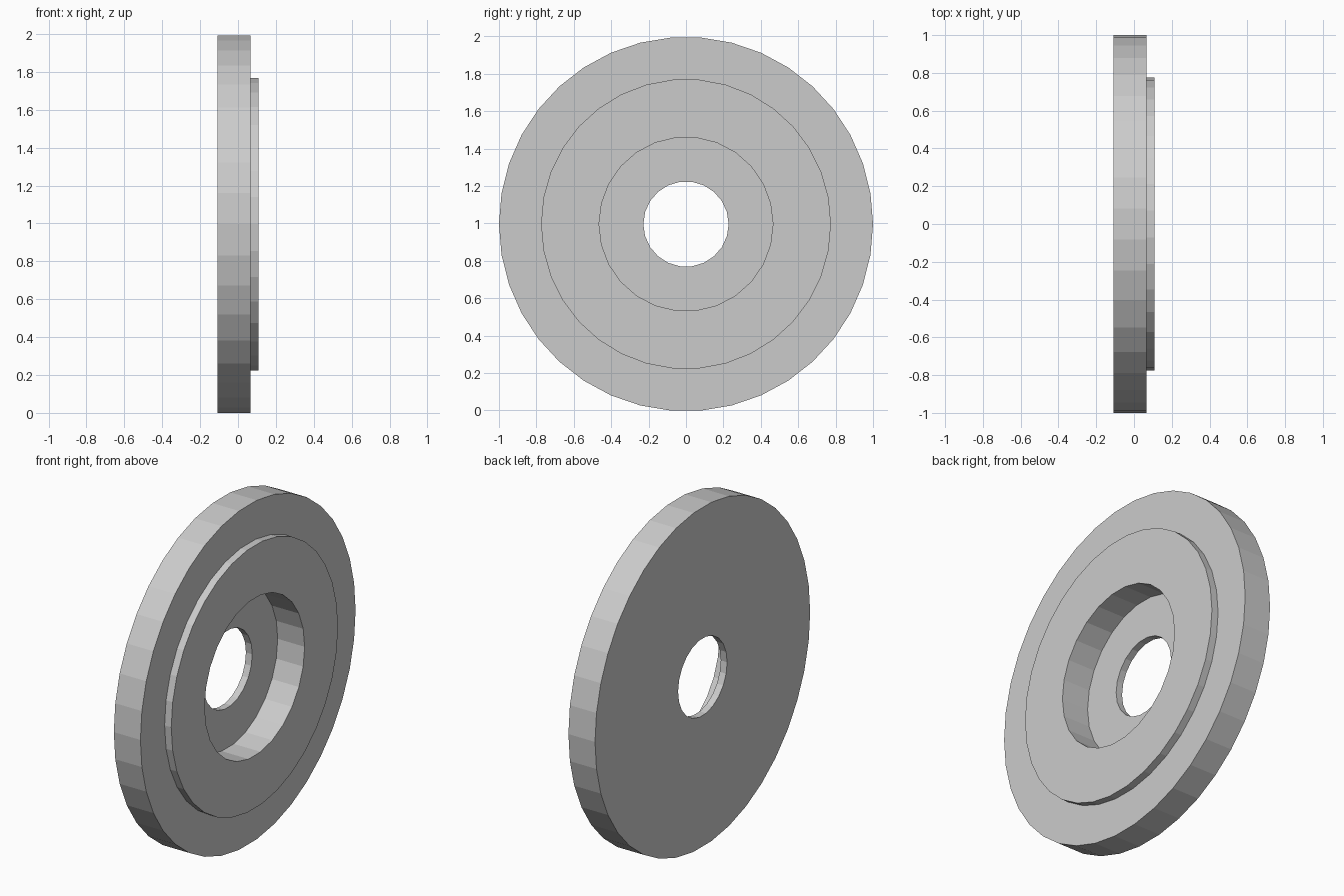
import bpy
import bmesh
from math import cos, sin, pi
from mathutils import Vector

cube = bpy.data.objects.get("Cube")
if cube:
    bpy.data.objects.remove(cube)

# One plain grey for the whole part
grey = bpy.data.materials.new("light_grey")
grey.use_nodes = True
colour = (0.6, 0.6, 0.6, 1)
grey.diffuse_color = colour
grey.node_tree.nodes["Principled BSDF"].inputs["Base Color"].default_value = colour

# Levels along the axle, and (radius, sides) of each round wall
BACK, FLOOR, FLANGE, PAD = -0.108, -0.067, 0.065, 0.108
OUTER, RAISED, RECESS, BORE = (1.0, 38), (0.775, 34), (0.465, 26), (0.228, 22)
CENTRE_Z = cos(pi / OUTER[1])

bm = bmesh.new()


def ring(wall, x):
    """Closed loop of edges around the axle."""
    radius, sides = wall
    verts = []
    for i in range(sides):
        a = 2 * pi * i / sides
        verts.append(bm.verts.new((x, radius * cos(a), CENTRE_Z + radius * sin(a))))
    edges = [bm.edges.new((verts[i - 1], verts[i])) for i in range(sides)]
    return verts, edges


def wall(size, x0, x1):
    """Faceted round wall; returns its two edge loops."""
    (va, ea), (vb, eb) = ring(size, x0), ring(size, x1)
    for i in range(size[1]):
        bm.faces.new((va[i - 1], va[i], vb[i], vb[i - 1]))
    return ea, eb


def flat_ring(outer, inner, direction):
    """Flat face between two loops in the same plane."""
    bmesh.ops.triangle_fill(bm, edges=outer + inner, use_beauty=True,
                            normal=Vector((direction, 0, 0)))


# Round walls: flange rim, raised pad, recess and through bore
rim_back, rim_front = wall(OUTER, BACK, FLANGE)
pad_base, pad_top = wall(RAISED, FLANGE, PAD)
recess_floor, recess_lip = wall(RECESS, FLOOR, PAD)
bore_back, bore_front = wall(BORE, BACK, FLOOR)

# Flat faces joining them into one closed solid
flat_ring(rim_back, bore_back, -1)
flat_ring(rim_front, pad_base, 1)
flat_ring(pad_top, recess_lip, 1)
flat_ring(recess_floor, bore_front, 1)
bmesh.ops.recalc_face_normals(bm, faces=bm.faces[:])

mesh = bpy.data.meshes.new("stepped_disc")
bm.to_mesh(mesh)
bm.free()
mesh.materials.append(grey)
disc = bpy.data.objects.new("stepped_disc", mesh)
bpy.context.collection.objects.link(disc)
